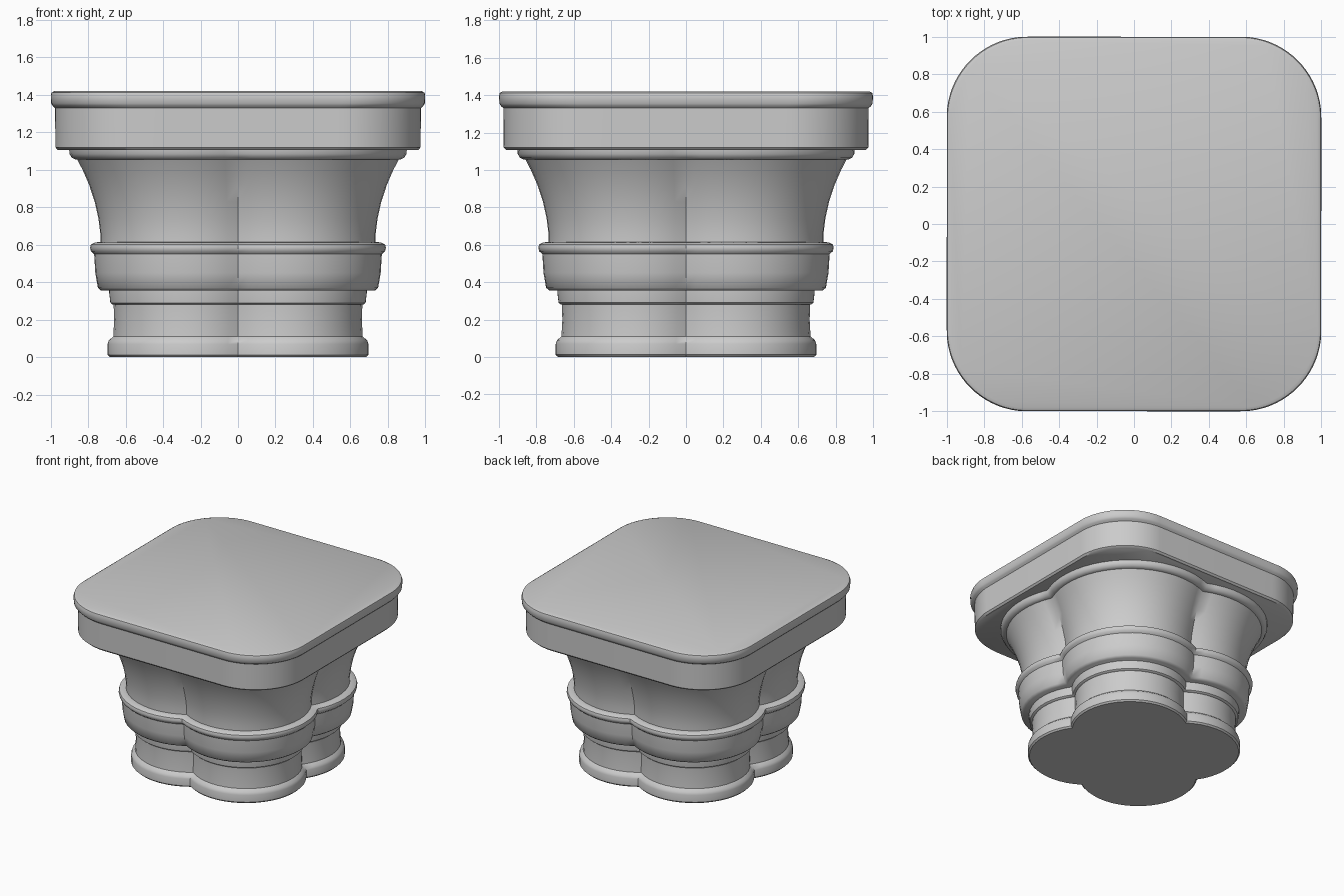
import bpy
import bmesh
from math import asin, sin, cos, pi, radians

cube = bpy.data.objects.get("Cube")
if cube:
    bpy.data.objects.remove(cube)

# One plain stone colour
stone = bpy.data.materials.new("grey_stone")
stone.use_nodes = True
COLOR = (0.6, 0.6, 0.6, 1)
stone.diffuse_color = COLOR
stone.node_tree.nodes["Principled BSDF"].inputs["Base Color"].default_value = COLOR

LOBE_OFFSET = 0.25
STEPS = 20


def quarter_ring(centre, radius, overshoot):
    """Four corner arcs, each swept past its quarter turn by overshoot."""
    points = []
    for corner in range(4):
        turn = corner * pi / 2
        for i in range(STEPS):
            t = -overshoot + (pi / 2 + 2 * overshoot) * i / STEPS
            x, y = centre + radius * cos(t), centre + radius * sin(t)
            points.append((x * cos(turn) - y * sin(turn),
                           x * sin(turn) + y * cos(turn)))
    return points


def quatrefoil(extent):
    radius = extent - LOBE_OFFSET
    return quarter_ring(LOBE_OFFSET, radius, asin(LOBE_OFFSET / radius))


def rounded_square(extent):
    # The last point of each arc is left out, so the flat sides stay straight
    # by closing the arc with a tiny overshoot.
    return quarter_ring(extent - 0.43, 0.43, 0.04)


def loft(name, outline, profile):
    """Stack outlines of the given (extent, height) pairs and cap both ends."""
    bm = bmesh.new()
    rings = [[bm.verts.new((x, y, z)) for x, y in outline(e)] for e, z in profile]
    for low, high in zip(rings, rings[1:]):
        for i in range(len(low)):
            j = (i + 1) % len(low)
            bm.faces.new((low[i], low[j], high[j], high[i]))
    bm.faces.new(rings[0][::-1])
    bm.faces.new(rings[-1])
    mesh = bpy.data.meshes.new(name)
    bm.to_mesh(mesh)
    bm.free()
    mesh.materials.append(stone)
    obj = bpy.data.objects.new(name, mesh)
    bpy.context.collection.objects.link(obj)
    bpy.ops.object.select_all(action="DESELECT")
    obj.select_set(True)
    bpy.context.view_layer.objects.active = obj
    bpy.ops.object.shade_smooth_by_angle(angle=radians(42))
    return obj


# Foot moulding, shaft neck and small collar
loft("shaft_foot", quatrefoil,
     [(0.685, 0), (0.697, 0.012), (0.697, 0.07), (0.69, 0.09), (0.667, 0.11),
      (0.662, 0.2), (0.665, 0.28)])
loft("shaft_collar", quatrefoil,
     [(0.67, 0.28), (0.682, 0.29), (0.688, 0.34), (0.688, 0.37)])

# Wide ring with a rounded lip
loft("middle_ring", quatrefoil,
     [(0.73, 0.355), (0.748, 0.37), (0.762, 0.45), (0.768, 0.55), (0.785, 0.565),
      (0.79, 0.585), (0.785, 0.602), (0.765, 0.612), (0.735, 0.616)])

# Flaring bell and the ledge under the slab
loft("flared_bell", quatrefoil,
     [(0.735, 0.6), (0.735, 0.66), (0.745, 0.74), (0.765, 0.83), (0.795, 0.92),
      (0.83, 1.0), (0.862, 1.06)])
loft("bell_ledge", quatrefoil,
     [(0.868, 1.055), (0.888, 1.065), (0.9, 1.085), (0.902, 1.11)])

# Square top slab with rounded corners and a raised lip
loft("top_slab", rounded_square,
     [(0.962, 1.106), (0.975, 1.12), (0.977, 1.33), (0.99, 1.342), (0.998, 1.355),
      (1.0, 1.395), (0.996, 1.412), (0.982, 1.42)])
